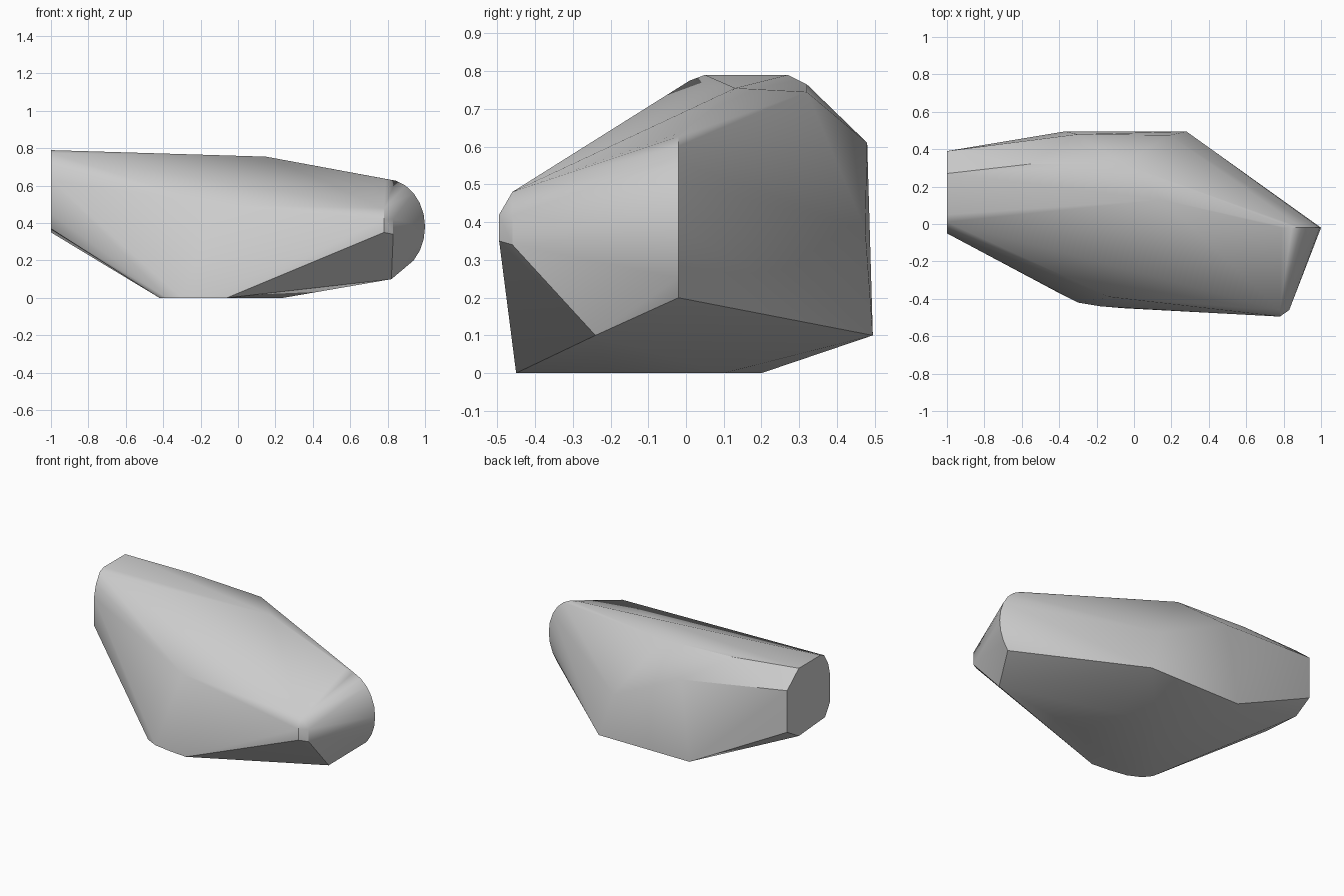
import bpy
import bmesh
from math import sin, cos, radians

# Remove only the default cube
default_cube = bpy.data.objects.get("Cube")
if default_cube:
    bpy.data.objects.remove(default_cube, do_unlink=True)


def make_material(name, colour):
    material = bpy.data.materials.new(name)
    material.use_nodes = True
    material.diffuse_color = colour
    shader = next(node for node in material.node_tree.nodes
                  if node.type == 'BSDF_PRINCIPLED')
    shader.inputs["Base Color"].default_value = colour
    shader.inputs["Roughness"].default_value = 0.8
    return material


def hull_object(name, points, material):
    """Wrap the corner points in one faceted, convex stone surface."""
    mesh = bpy.data.meshes.new(name)
    stone = bpy.data.objects.new(name, mesh)
    bpy.context.collection.objects.link(stone)
    bm = bmesh.new()
    for point in points:
        bm.verts.new(point)
    result = bmesh.ops.convex_hull(bm, input=bm.verts[:], use_existing_faces=False)
    unused = {item for item in result["geom_interior"] + result["geom_unused"]
              if isinstance(item, bmesh.types.BMVert) and item.is_valid}
    bmesh.ops.delete(bm, geom=list(unused), context='VERTS')
    bmesh.ops.dissolve_limit(bm, angle_limit=radians(1),
                             verts=bm.verts[:], edges=bm.edges[:])
    bmesh.ops.recalc_face_normals(bm, faces=bm.faces[:])
    bm.to_mesh(mesh)
    bm.free()
    mesh.materials.append(material)
    return stone


# Flat cut at the right end: outline in y and z
end_outline = [(.39, .69), (.39, .42), (.27, .35), (0, .37), (-.05, .45),
               (-.05, .63), (-.03, .71), (.01, .775), (.05, .79), (.27, .79)]
end_cut = [(-1, y, z) for y, z in end_outline]

# Flat base with a rounded front corner: outline in x and y
base_outline = [(-.06, -.45), (-.18, -.44), (-.3, -.42), (-.38, -.38),
                (-.42, -.33), (-.25, .2), (0, .2), (.2, .1), (.24, -.2)]
base = [(x, y, 0) for x, y in base_outline]

# Rounded left end: an upright arc and the low corner beneath it
centre_x, centre_z, radius_x, radius_z = .79, .38, .21, .255
rounded_end = [(centre_x + radius_x * cos(radians(angle)), -.02,
                centre_z + radius_z * sin(radians(angle)))
               for angle in range(-45, 91, 15)]
low_corner = [(.82, -.24, .1)]

# Blunt front nose
nose = [(.78, -.495, .35), (.78, -.495, .42), (.83, -.46, .34),
        (.83, -.46, .42), (.78, -.46, .48), (.77, -.46, .32)]

# Back corners, upper ridge and the shallow front bump
back_corners = [(.28, .495, .1), (-.37, .495, .1),
                (-.3, .48, .61), (.19, .475, .38)]
upper_ridge = [(-.06, .32, .745), (-.56, .32, .765), (.15, .13, .755)]
front_bump = [(-.13, -.39, .5)]

grey_stone = make_material("grey stone", (.6, .6, .6, 1))
boulder = hull_object("boulder",
                      end_cut + base + rounded_end + low_corner + nose
                      + back_corners + upper_ridge + front_bump, grey_stone)

# Soft facets with crisp main edges
bpy.ops.object.select_all(action='DESELECT')
boulder.select_set(True)
bpy.context.view_layer.objects.active = boulder
bpy.ops.object.shade_smooth_by_angle(angle=radians(30))
